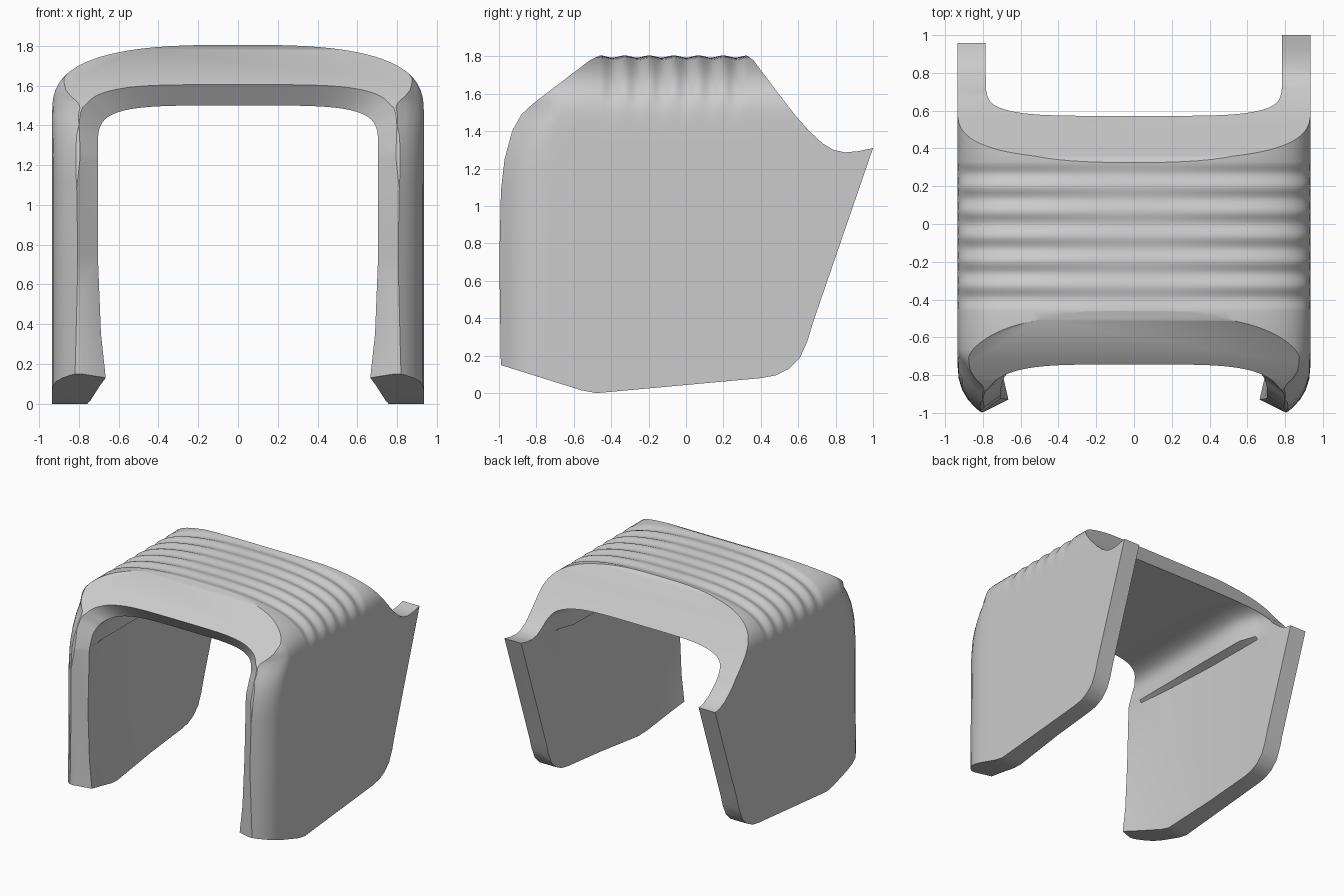
import bpy, bmesh
from math import sin, cos, pi

if "Cube" in bpy.data.objects:
    bpy.data.objects.remove(bpy.data.objects["Cube"])

grey = bpy.data.materials.new("plain_grey")
grey.use_nodes = True
colour = (0.6, 0.6, 0.6, 1)
grey.diffuse_color = colour
grey.node_tree.nodes["Principled BSDF"].inputs["Base Color"].default_value = colour


def lerp_table(table, v):
    """Piecewise linear lookup."""
    for (a, fa), (b, fb) in zip(table, table[1:]):
        if v <= b:
            t = max(0, (v - a) / (b - a))
            return fa + (fb - fa) * t
    return table[-1][1]


# Front edge: how far forward it stands at each height
FRONT = [(0, -1), (1.1, -.99), (1.25, -.975), (1.4, -.93), (1.5, -.86), (1.6, -.74), (1.8, -.46)]


def loft(name, rows):
    """Solid through closed loops with equal point counts."""
    bm = bmesh.new()
    rings = [[bm.verts.new(p) for p in row] for row in rows]
    n = len(rings[0])
    for r0, r1 in zip(rings, rings[1:]):
        for i in range(n):
            j = (i + 1) % n
            bm.faces.new((r0[i], r0[j], r1[j], r1[i]))
    caps = [bm.faces.new(rings[0][::-1]), bm.faces.new(rings[-1])]
    bm.normal_update()
    bmesh.ops.triangulate(bm, faces=caps)
    bm.normal_update()
    if bm.calc_volume(signed=True) < 0:
        bmesh.ops.reverse_faces(bm, faces=bm.faces)
    mesh = bpy.data.meshes.new(name)
    bm.to_mesh(mesh)
    bm.free()
    mesh.materials.append(grey)
    ob = bpy.data.objects.new(name, mesh)
    bpy.context.collection.objects.link(ob)
    return ob


def prism(name, outline, x0, x1):
    """Side outline (y, z) extruded across x."""
    return loft(name, [[(x, y, z) for y, z in outline] for x in (x0, x1)])


def arc(w, h, centre, power, steps=40):
    """Superellipse half arch from +x over the top to -x, with its angle."""
    for i in range(steps + 1):
        a = pi * i / steps
        c, s = cos(a), max(0, sin(a))
        x = w * abs(c) ** (2 / power) * (1 if c >= 0 else -1)
        yield a, x, centre + h * s ** (2 / power)


# Outer body: rounded arch, ribbed on top
def body_row(y, w, front):
    r = .009 * (1 - cos(2 * pi * (y + .46) / .1317)) if -.46 < y < .33 else 0
    legs = [-.1, .5, 1.1, 1.25, 1.35]
    pts = [(w, z) for z in legs]
    for a, x, z in arc(w, .355, 1.45, 2.9):
        k = r * min(1, 3 * abs(sin(a))) * (.6 + .7 * abs(sin(2 * a)))
        pts.append((x - k * cos(a), z - k * sin(a)))
    pts += [(-w, z) for z in reversed(legs)]
    return [(x, y + front * min(.15, lerp_table(FRONT, z) + 1), z) for x, z in pts]


rows = [body_row(y, w, f) for y, w, f in (
    (-1.03, .78, 1), (-1, .81, 1), (-.97, .845, 1), (-.93, .88, 1),
    (-.88, .91, 1), (-.82, .928, .8), (-.74, .935, .5), (-.6, .935, .2))]
steps = 48
rows += [body_row(-.46 + .79 * i / steps, .935, 0) for i in range(steps + 1)]
rows += [body_row(y, .935, 0) for y in (.5, .8, 1.2)]
body = loft("arched_shell", rows)


# Tunnel: leg walls below a ledge, rounded ceiling above, flared at the front
def tunnel_points(low, high, grow, lip):
    legs = [(-.2, lip), (.13, lip), (.35, lip * .4), (.75, 0), (1.24, 0)]
    pts = [(low - d, z) for z, d in legs]
    pts += [(x, z) for a, x, z in arc(high, .24 + grow, 1.26, 4.5)]
    pts += [(d - low, z) for z, d in reversed(legs)]
    return pts


flare = tunnel_points(.8, .8, .1, 0)
rows = []
for y, low, high, grow, lip, front in (
        (-1.6, .94, .94, .24, 0, 0),
        (-1.1, .94, .94, .24, 0, 1), (-1, .8, .8, .1, 0, 1), (-.93, .705, .705, 0, .04, 1),
        (-.8, .725, .71, 0, .03, .9), (-.5, .755, .71, 0, 0, .4), (0, .78, .71, 0, 0, 0),
        (.42, .785, .715, 0, 0, 0), (.56, .785, .765, 0, 0, 0), (.62, .785, .785, 0, 0, 0),
        (1.3, .785, .785, 0, 0, 0)):
    pts = tunnel_points(low, high, grow, lip)
    rows.append([(x, y + front * (lerp_table(FRONT, key[1]) + 1), z)
                 for (x, z), key in zip(pts, flare)])
tunnel = loft("tunnel_cutter", rows)

# Side outline of the whole shell
side = prism("side_outline", [
    (-.99, .15), (-.56, .015), (-.48, 0), (-.42, .005), (.4, .08), (.48, .095), (.55, .13),
    (.61, .19), (.65, .28), (.68, .38), (1, 1.31), (.92, 1.293), (.85, 1.287), (.79, 1.3),
    (.73, 1.335), (.66, 1.4), (.58, 1.49), (.48, 1.62), (.36, 1.78), (.33, 1.802),
    (.3, 1.82), (-.43, 1.82), (-.47, 1.8), (-.51, 1.782), (-.75, 1.6), (-.82, 1.545),
    (-.88, 1.49), (-.93, 1.4), (-.97, 1.25), (-.99, 1.08), (-1, .85)], -1.1, 1.1)

# The right rear tip is lower than the left one
trim = prism("right_tip_cutter", [
    (.66, 1.405), (.74, 1.31), (.83, 1.235), (.9, 1.2), (.96, 1.19), (1.1, 1.18),
    (1.1, 1.6), (.66, 1.6)], -1.1, -.5)

for cutter, operation in ((tunnel, 'DIFFERENCE'), (side, 'INTERSECT'), (trim, 'DIFFERENCE')):
    cutter.hide_render = True
    mod = body.modifiers.new(cutter.name, 'BOOLEAN')
    mod.object, mod.operation, mod.solver = cutter, operation, 'EXACT'

# Bake the cuts, then drop the cutters
graph = bpy.context.evaluated_depsgraph_get()
graph.update()
baked = bpy.data.meshes.new_from_object(body.evaluated_get(graph))
body.modifiers.clear()
body.data = baked
for cutter in (tunnel, side, trim):
    bpy.data.objects.remove(cutter)

for ob in bpy.context.selected_objects:
    ob.select_set(False)
body.select_set(True)
bpy.context.view_layer.objects.active = body
bpy.ops.object.shade_smooth_by_angle(angle=.6)
